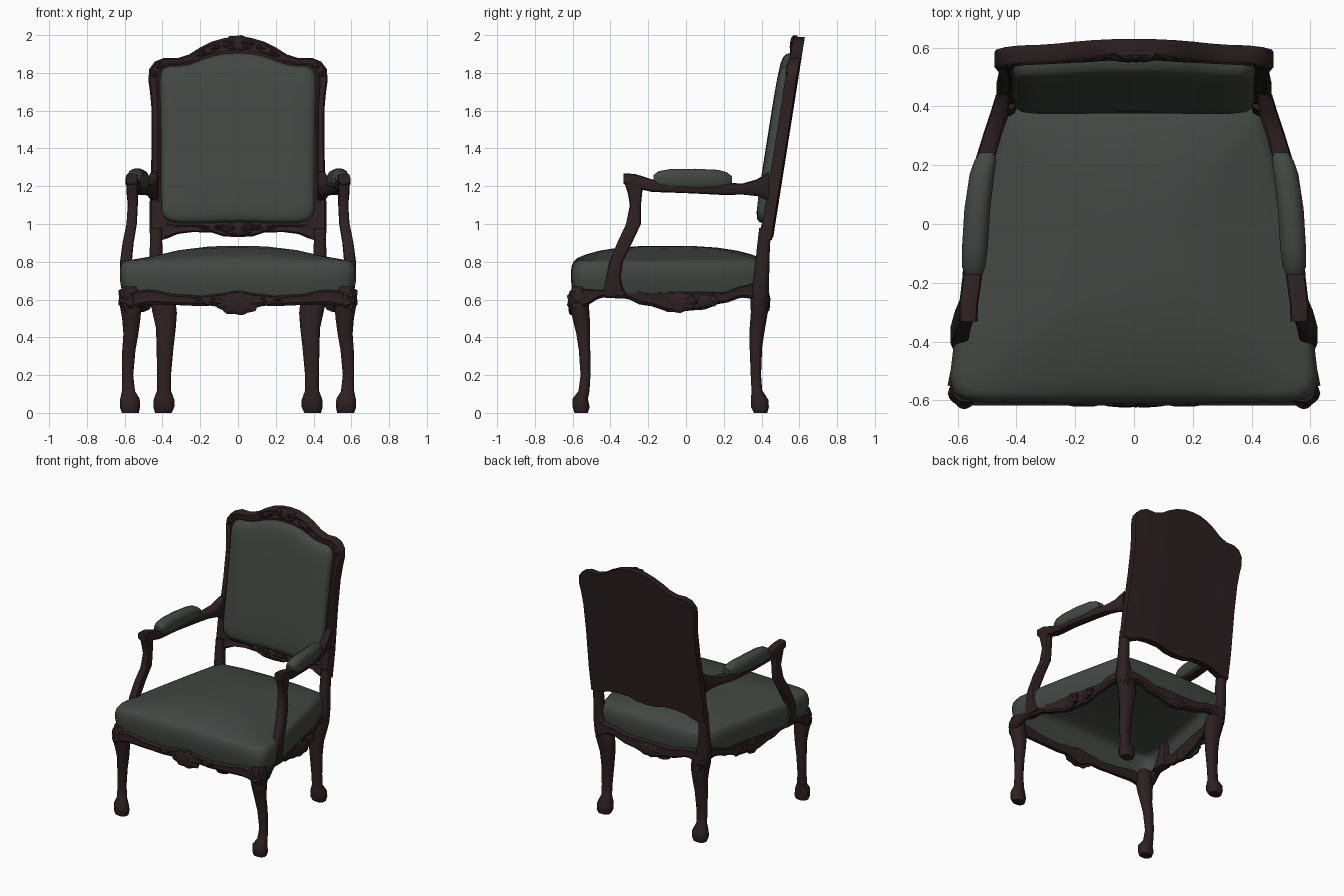
import bpy, bmesh, math
from mathutils import Matrix, Vector


def material(name, rgb):
    m = bpy.data.materials.new(name)
    m.diffuse_color = (*rgb, 1)
    return m


WOOD = material("dark_wood", (0.026, 0.015, 0.0145))
FABRIC = material("grey_green_fabric", (0.054, 0.064, 0.055))


def finish(name, bm, mat, mirror=False, angle=40):
    bmesh.ops.recalc_face_normals(bm, faces=bm.faces)
    me = bpy.data.meshes.new(name)
    bm.to_mesh(me)
    bm.free()
    me.materials.append(mat)
    ob = bpy.data.objects.new(name, me)
    bpy.context.collection.objects.link(ob)
    bpy.ops.object.select_all(action='DESELECT')
    ob.select_set(True)
    bpy.context.view_layer.objects.active = ob
    bpy.ops.object.shade_smooth_by_angle(angle=math.radians(angle))
    if mirror:
        ob.modifiers.new("mirror", 'MIRROR').use_mirror_merge = False
    return ob


def skin(bm, rings):
    """Join consecutive closed rings of points with quads."""
    vs = [[bm.verts.new(p) for p in r] for r in rings]
    n = len(vs[0])
    for a, b in zip(vs, vs[1:]):
        for i in range(n):
            bm.faces.new((a[i], a[(i + 1) % n], b[(i + 1) % n], b[i]))
    return vs


def loft(name, path, mat, axis='z', power=0.7, sides=12):
    """Tapered limb: stations (x, y, z, half width, half depth), mirrored."""
    rings = []
    for x, y, z, a, b in path:
        ring = []
        for i in range(sides):
            t = 2 * math.pi * (i + 0.5) / sides
            c, s = math.cos(t), math.sin(t)
            u = a * math.copysign(abs(c) ** power, c)
            v = b * math.copysign(abs(s) ** power, s)
            ring.append((x + u, y + v, z) if axis == 'z' else (x + u, y, z + v))
        rings.append(ring)
    bm = bmesh.new()
    vs = skin(bm, rings)
    bm.faces.new(vs[0])
    bm.faces.new(vs[-1])
    return finish(name, bm, mat, mirror=True)


def full(half):
    """Complete a symmetric outline that runs from centre to centre."""
    return half + [(-x, v) for x, v in half[-2:0:-1]]


def cap(bm, ring):
    """Fill a ring, which may be concave, with triangles."""
    bmesh.ops.triangulate(bm, faces=[bm.faces.new(ring)])


def rail(name, p0, p1, prof, mirror=False, thick=0.035):
    """Scalloped seat rail: prof holds (t, lower z, upper z)."""
    p0, p1 = Vector((*p0, 0)), Vector((*p1, 0))
    d = (p1 - p0).normalized()
    out = Vector((d.y, -d.x, 0))
    rings = []
    for (t0, l0, u0), (t1, l1, u1) in zip(prof, prof[1:]):
        for k in range(5):
            f = k / 4
            e = (1 - math.cos(math.pi * f)) / 2
            lo, up = l0 + (l1 - l0) * e, u0 + (u1 - u0) * e
            p = p0.lerp(p1, t0 + (t1 - t0) * f)
            if k or not rings:
                sec = ((-thick, lo), (-0.008, lo), (0.004, lo + 0.015),
                       (0, (lo + up) / 2), (0.004, up - 0.012), (-0.02, up), (-thick, up))
                rings.append([p + out * o + Vector((0, 0, z)) for o, z in sec])
    bm = bmesh.new()
    vs = skin(bm, rings)
    bm.faces.new(vs[0])
    bm.faces.new(vs[-1])
    finish(name, bm, WOOD, mirror)


def shell(name, loc, w, h, depth, turn=0, tilt=0, roll=0, mirror=False, ribs=9):
    """Carved ribbed medallion, facing -y before it is turned."""
    n = ribs * 4
    rings = []
    for r, d in ((1, -0.4), (1, 0.25), (0.85, 0.65), (0.55, 0.9), (0.2, 1)):
        ring = []
        for i in range(n):
            a = 2 * math.pi * i / n
            rib = math.cos(ribs * a)
            k = r * (1 + 0.06 * rib * r) / 1.06
            ring.append((w * k * math.cos(a), -depth * d * (1 + 0.2 * rib * r), h * k * math.sin(a)))
        rings.append(ring)
    bm = bmesh.new()
    vs = skin(bm, rings)
    bm.faces.new(vs[0])
    bm.faces.new(vs[-1])
    m = (Matrix.Translation(loc) @ Matrix.Rotation(turn, 4, 'Z')
         @ Matrix.Rotation(tilt, 4, 'X') @ Matrix.Rotation(roll, 4, 'Y'))
    bm.transform(m)
    finish(name, bm, WOOD, mirror, 30)


# Legs; the rear ones run up into the back posts
loft("front_leg", [
    (.570, -.555, 0, .046, .036), (.572, -.555, .03, .055, .046), (.572, -.56, .075, .053, .042),
    (.580, -.54, .115, .036, .03), (.585, -.532, .2, .031, .027), (.578, -.537, .33, .036, .031),
    (.567, -.545, .42, .041, .037), (.565, -.555, .5, .05, .047), (.568, -.564, .56, .058, .052),
    (.570, -.566, .62, .057, .051), (.570, -.565, .67, .045, .04)], WOOD, power=0.85)
loft("rear_leg_and_post", [
    (.395, .395, 0, .045, .036), (.393, .392, .03, .057, .048), (.392, .39, .07, .056, .047),
    (.392, .375, .12, .037, .029), (.392, .37, .2, .038, .028), (.386, .37, .35, .046, .034),
    (.382, .378, .45, .054, .042), (.388, .388, .53, .066, .046), (.40, .39, .6, .07, .05),
    (.42, .392, .66, .053, .048), (.434, .402, .75, .036, .04), (.434, .41, .88, .034, .035),
    (.434, .42, .98, .033, .033)], WOOD, power=0.75)

# Seat rails with carved medallions
rail("front_rail", (-.56, -.614), (.56, -.614), [
    (0, .56, .645), (.08, .575, .655), (.22, .57, .628), (.33, .565, .62), (.40, .57, .632),
    (.5, .53, .65), (.60, .57, .632), (.67, .565, .62), (.78, .57, .628), (.92, .575, .655), (1, .56, .645)])
rail("side_rail", (.63, -.55), (.448, .38), [
    (0, .56, .66), (.12, .61, .66), (.25, .605, .69), (.36, .57, .645), (.52, .535, .65),
    (.68, .545, .65), (.80, .58, .645), (.92, .61, .68), (1, .6, .70)], mirror=True)
rail("rear_rail", (.42, .436), (-.42, .436), [
    (0, .58, .69), (.12, .61, .68), (.3, .57, .65), (.5, .535, .65), (.7, .57, .65),
    (.88, .61, .68), (1, .58, .69)])
shell("front_medallion", (0, -.606, .582), .12, .066, .017)
shell("front_leaf", (.17, -.605, .595), .07, .026, .015, mirror=True, ribs=7)
shell("side_medallion", (.530, -.05, .586), .11, .058, .018, turn=math.radians(79), mirror=True)
shell("side_leaf", (.506, .10, .592), .08, .036, .016, turn=math.radians(79), mirror=True, ribs=7)
shell("rear_medallion", (0, .43, .588), .10, .055, .014, turn=math.pi)
shell("front_knee_carving", (.584, -.584, .595), .05, .068, .036, turn=math.radians(42), mirror=True, ribs=7)
shell("rear_knee_carving", (.426, .408, .6), .042, .065, .03, turn=math.radians(138), mirror=True, ribs=7)

# Seat cushion, open underneath, domed and falling away towards the sides
seat = full([(0, -.61), (.2, -.61), (.4, -.608), (.52, -.606), (.585, -.596), (.616, -.57),
             (.626, -.52), (.612, -.4), (.575, -.2), (.533, 0), (.488, .2), (.452, .35),
             (.42, .41), (.25, .425), (0, .43)])


def dome(x, z):
    return z - .035 * min(1, (x / .5) ** 2) * max(0, min(1, (z - .8) / .06))


bm = bmesh.new()
vs = skin(bm, [[(x * k, -.1 + (y + .1) * k, dome(x * k, z)) for x, y in seat] for k, z in (
    (.965, .61), (.98, .635), (.99, .67), (1, .71), (1, .75), (.988, .782), (.966, .804),
    (.93, .82), (.85, .838), (.7, .859), (.5, .875), (.25, .884))])
cap(bm, vs[-1])
finish("seat_cushion", bm, FABRIC)

# Reclined back: solid board with a raised frame round the upholstery
outer = full([(0, .93), (.08, .935), (.14, .955), (.24, .957), (.32, .947), (.37, .925), (.402, .915),
              (.467, .915), (.468, 1.1), (.457, 1.4), (.457, 1.6), (.466, 1.7), (.475, 1.76),
              (.47, 1.82), (.44, 1.86), (.39, 1.88), (.32, 1.878), (.26, 1.897), (.2, 1.935),
              (.14, 1.965), (.07, 1.985), (0, 1.99)])
inner = full([(0, 1.01), (.08, 1.009), (.14, 1.006), (.24, 1.004), (.32, 1.006), (.37, 1.018), (.395, 1.04),
              (.405, 1.07), (.408, 1.2), (.408, 1.4), (.41, 1.6), (.413, 1.7), (.413, 1.75),
              (.41, 1.79), (.395, 1.82), (.365, 1.835), (.31, 1.837), (.25, 1.847), (.19, 1.87),
              (.13, 1.89), (.07, 1.902), (0, 1.905)])


def on_back(x, z, front):
    """Point on the reclined, slightly bowed back, moved forward."""
    return (x, .436 + .158 * (z - .83) + .01 * (1 - (x / .47) ** 4) - front, z)


def back_ring(f, front):
    return [on_back(a + (c - a) * f, b + (d - b) * f, front)
            for (a, b), (c, d) in zip(outer, inner)]


bm = bmesh.new()
vs = skin(bm, [back_ring(f, d) for f, d in (
    (0, 0), (0, .048), (.15, .060), (.35, .056), (.65, .054), (.8, .062), (1, .058), (1, .03))])
cap(bm, vs[0])
cap(bm, vs[-1])
finish("back_frame", bm, WOOD)

bm = bmesh.new()
vs = skin(bm, [[on_back(x * k, 1.45 + (z - 1.45) * k, d) for x, z in inner] for k, d in (
    (1, .035), (1, .065), (.985, .086), (.955, .098), (.88, .107), (.7, .112), (.4, .114))])
cap(bm, vs[-1])
finish("back_cushion", bm, FABRIC)

# Carving on the back frame
lean = -math.atan(.158)
shell("crest_carving", on_back(0, 1.956, .05), .09, .044, .022, tilt=lean)
shell("crest_leaf", on_back(.155, 1.918, .05), .075, .022, .016, tilt=lean, roll=.42, mirror=True, ribs=7)
shell("corner_carving", on_back(.435, 1.815, .05), .055, .024, .016, tilt=lean, roll=.85, mirror=True, ribs=7)
shell("lower_back_carving", on_back(0, .975, .05), .09, .042, .022, tilt=lean)
shell("lower_back_leaf", on_back(.14, .98, .05), .07, .02, .014, tilt=lean, mirror=True, ribs=7)

# Arms, their curved supports and padded rests
loft("arm_support", [
    (.572, -.385, .62, .035, .075), (.58, -.388, .66, .035, .055), (.59, -.386, .72, .034, .04),
    (.593, -.37, .8, .032, .035), (.582, -.325, .9, .03, .04), (.563, -.278, 1.0, .028, .04),
    (.557, -.268, 1.1, .027, .03), (.56, -.27, 1.16, .03, .038), (.561, -.275, 1.22, .031, .052)],
    WOOD, power=0.5)
loft("arm", [
    (.563, -.332, 1.24, .031, .028), (.562, -.27, 1.228, .033, .038), (.55, -.18, 1.203, .034, .034),
    (.54, 0, 1.19, .034, .027), (.512, .2, 1.186, .034, .033), (.483, .3, 1.185, .032, .03),
    (.457, .375, 1.192, .033, .045), (.445, .44, 1.2, .025, .08)], WOOD, axis='y', power=0.55)
loft("arm_pad", [
    (.545, -.172, 1.235, .03, .025), (.545, -.145, 1.235, .041, .046), (.541, -.08, 1.236, .045, .057),
    (.533, .05, 1.236, .045, .058), (.517, .17, 1.235, .043, .053), (.506, .215, 1.232, .038, .043),
    (.499, .243, 1.23, .026, .024)], FABRIC, axis='y', power=0.75)
